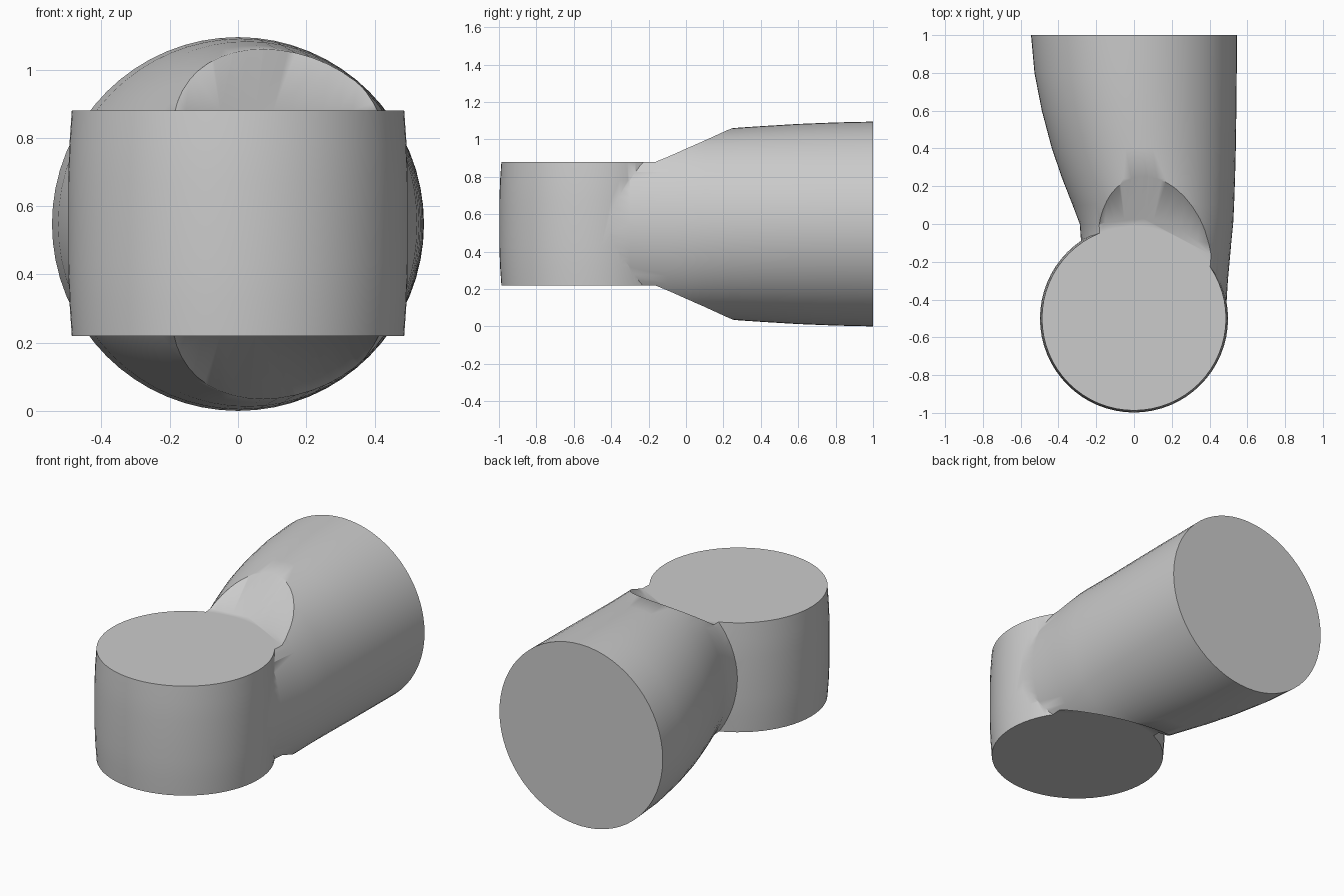
import bpy, bmesh
from math import cos, sin, pi, radians

if "Cube" in bpy.data.objects:
    bpy.data.objects.remove(bpy.data.objects["Cube"])

N = 64
MID = 0.5475


def loft(name, rings):
    """Closed solid skinned through a list of point rings."""
    bm = bmesh.new()
    loops = [[bm.verts.new(p) for p in ring] for ring in rings]
    for a, b in zip(loops, loops[1:]):
        for i in range(N):
            j = (i + 1) % N
            bm.faces.new((a[i], a[j], b[j], b[i]))
    bm.faces.new(loops[0])
    bm.faces.new(loops[-1])
    bmesh.ops.recalc_face_normals(bm, faces=bm.faces[:])
    mesh = bpy.data.meshes.new(name)
    bm.to_mesh(mesh)
    bm.free()
    obj = bpy.data.objects.new(name, mesh)
    bpy.context.collection.objects.link(obj)
    return obj


def upright(name, profile):
    """Solid of revolution around the vertical axis of the barrel."""
    return loft(name, [[(r * cos(2 * pi * i / N), -0.5 + r * sin(2 * pi * i / N), z)
                        for i in range(N)] for r, z in profile])


def combine(target, other, operation):
    mod = target.modifiers.new(operation, 'BOOLEAN')
    mod.operation = operation
    mod.solver = 'EXACT'
    mod.object = other
    bpy.context.view_layer.objects.active = target
    bpy.ops.object.modifier_apply(modifier=mod.name)
    bpy.data.objects.remove(other)


# Flaring pipe: y, left edge, right edge, half height
sections = [(-0.5, -0.2, 0.485, 0.47), (-0.3, -0.25, 0.497, 0.49),
            (-0.1, -0.28, 0.515, 0.5), (0.0, -0.287, 0.525, 0.503),
            (0.1, -0.325, 0.53, 0.506), (0.24, -0.38, 0.535, 0.512),
            (0.4, -0.435, 0.539, 0.523), (0.6, -0.488, 0.542, 0.535),
            (0.8, -0.527, 0.544, 0.543), (1.0, -0.545, 0.545, 0.5475)]
pipe = loft("elbow_pipe", [[((l + r) / 2 + (r - l) / 2 * cos(2 * pi * i / N), y,
                             MID + h * sin(2 * pi * i / N)) for i in range(N)]
                           for y, l, r, h in sections])

# Conical scoops that slope the pipe down to the barrel faces
combine(pipe, upright("top_scoop", [(0.53, 0.88), (1.03, 1.28)]), 'DIFFERENCE')
combine(pipe, upright("bottom_scoop", [(1.03, -0.18), (0.53, 0.22)]), 'DIFFERENCE')

# Slightly bulged upright barrel
barrel = upright("barrel", [(0.487, 0.22), (0.494, 0.32), (0.498, 0.43), (0.498, 0.67),
                            (0.494, 0.78), (0.487, 0.88)])
combine(pipe, barrel, 'UNION')

bpy.ops.object.select_all(action='DESELECT')
pipe.select_set(True)
bpy.context.view_layer.objects.active = pipe
bpy.ops.object.shade_smooth_by_angle(angle=radians(40))
